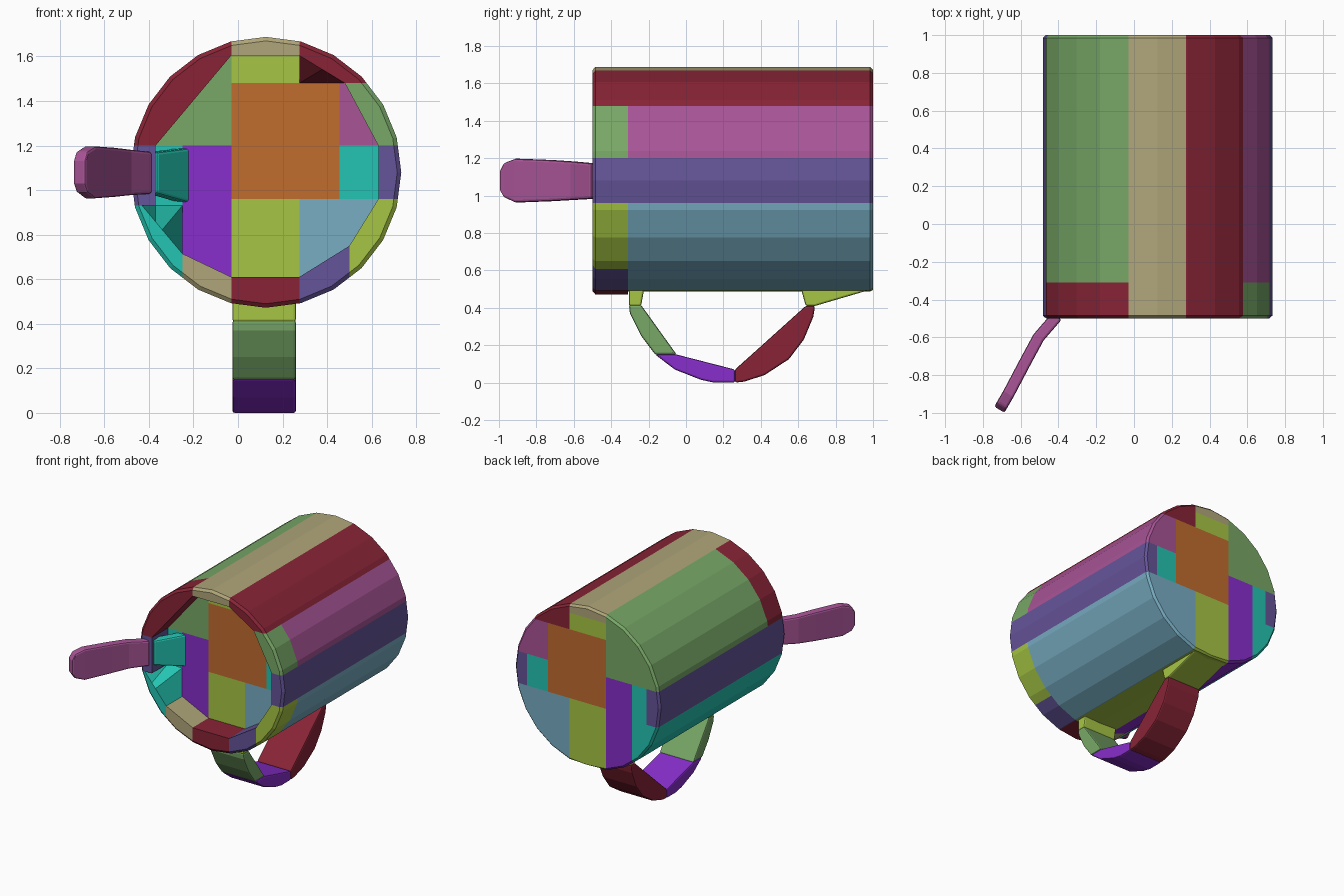
import bpy, bmesh, math
from mathutils import Vector

if "Cube" in bpy.data.objects:
    bpy.data.objects.remove(bpy.data.objects["Cube"], do_unlink=True)

# Palette, given as sRGB bytes and converted to linear
PALETTE = {
    "red": (136, 36, 54), "tan": (176, 166, 122), "green": (120, 168, 103),
    "violet": (101, 84, 152), "lime": (166, 197, 67), "blue": (120, 174, 195),
    "teal": (36, 196, 178), "purple": (136, 46, 204), "magenta": (168, 84, 150),
    "orange": (192, 109, 47),
}
NAMES = list(PALETTE)


def linear(v):
    v /= 255
    return v / 12.92 if v <= 0.04045 else ((v + 0.055) / 1.055) ** 2.4


MATS = {}
for name, rgb in PALETTE.items():
    m = bpy.data.materials.new(name)
    m.use_nodes = True
    col = (*[linear(v) for v in rgb], 1)
    m.diffuse_color = col
    bsdf = m.node_tree.nodes["Principled BSDF"]
    bsdf.inputs["Base Color"].default_value = col
    bsdf.inputs["Roughness"].default_value = 0.6
    MATS[name] = m


def finish(bm, name, colours, bevel=0):
    bmesh.ops.recalc_face_normals(bm, faces=bm.faces[:])
    mesh = bpy.data.meshes.new(name)
    bm.to_mesh(mesh)
    bm.free()
    ob = bpy.data.objects.new(name, mesh)
    bpy.context.collection.objects.link(ob)
    for c in colours:
        mesh.materials.append(MATS[c])
    if bevel:
        mod = ob.modifiers.new("soft_edges", "BEVEL")
        mod.width, mod.segments = bevel, 2
        mod.limit_method, mod.angle_limit = "ANGLE", math.radians(40)
    return ob


def loft(bm, rings):
    """Join successive closed rings of vertices with quads."""
    for a, b in zip(rings, rings[1:]):
        n = len(a)
        for i in range(n):
            j = (i + 1) % n
            bm.faces.new((a[i], a[j], b[j], b[i]))


# Colour layout of the interlocking pieces
def rim_colour(x, z):
    if z > 1.48:
        return "tan" if -0.03 < x < 0.275 else "red"
    if z > 1.2:
        return "red" if x < 0 else "green"
    if z > (0.93 if x < 0.13 else 0.96):
        return "violet"
    for limit, c in ((-0.25, "teal"), (-0.03, "tan"), (0.275, "red"), (0.5, "violet")):
        if x < limit:
            return c
    return "lime"


def core_colour(x, z):
    if x < -0.03:
        if z > 1.2:
            return "green"
        if x > -0.25:
            return "purple"
        return "violet" if z > 0.93 and x < -0.37 else "teal"
    if z < 0.96:
        return "lime" if x < 0.275 else "blue"
    if z > 1.48:
        if x > 0.275:
            return "red"
        return "tan" if z > 1.605 else "lime"
    if x < 0.455:
        return "orange"
    if z > 1.2:
        return "magenta"
    return "teal" if x < 0.63 else "violet"


# Mug body: lofted shell lying on its side, with a recessed mouth
CX, CZ, SIDES, SPLIT = 0.125, 1.08, 24, -0.31
bm = bmesh.new()


def circle(y, r, floor):
    pts = []
    for i in range(SIDES):
        a = math.tau * i / SIDES
        pts.append(bm.verts.new((CX + r * math.sin(a), y, max(floor, CZ + r * math.cos(a)))))
    return pts


shell = [circle(*s) for s in (
    (-0.5, 0.59, 0), (-0.485, 0.608, 0), (SPLIT, 0.608, 0),
    (SPLIT, 0.608, 0.487), (0.985, 0.608, 0.487), (1.0, 0.593, 0.495))]
loft(bm, shell)
bm.faces.new(shell[-1])

# Mouth opening: front outline, and where it differs at the recess floor
mouth = [(-0.37, 1.2), (-0.03, 1.605), (0.275, 1.605), (0.378, 1.542), (0.48, 1.48),
         (0.63, 1.2), (0.63, 0.96), (0.5, 0.75), (0.275, 0.61), (-0.03, 0.61),
         (-0.25, 0.715), (-0.34, 0.822), (-0.43, 0.93), (-0.37, 0.93)]
moved = {3: (0.275, 1.48), 11: (-0.25, 0.93), 12: (-0.37, 0.93)}
lip = [bm.verts.new((x, -0.5, z)) for x, z in mouth]
base = []
for i, p in enumerate(mouth):
    if i == 13:
        base.append(base[12])
        continue
    x, z = moved.get(i, p)
    base.append(bm.verts.new((x, SPLIT, z)))
for i in range(len(lip)):
    j = (i + 1) % len(lip)
    quad = [lip[i], lip[j], base[j], base[i]]
    bm.faces.new(list(dict.fromkeys(quad)))
bm.faces.new(base[:13])
edges = []
for ring in (shell[0], lip):
    for i in range(len(ring)):
        edges.append(bm.edges.get((ring[i - 1], ring[i])))
bmesh.ops.triangle_fill(bm, use_beauty=True, edges=edges)
bmesh.ops.remove_doubles(bm, verts=bm.verts[:], dist=1e-5)
bmesh.ops.triangulate(bm, faces=[f for f in bm.faces if len(f.verts) > 4])

# Cut the shell along the piece boundaries, then colour each cell
cuts = [((1, 0, 0), x) for x in (-0.37, -0.25, -0.03, 0.275, 0.455, 0.5, 0.63)]
cuts += [((0, 0, 1), z) for z in (0.93, 0.96, 1.2, 1.48, 1.605)]
for n, d in cuts:
    bmesh.ops.bisect_plane(bm, geom=bm.verts[:] + bm.edges[:] + bm.faces[:], dist=1e-5,
                           plane_co=Vector(n) * d, plane_no=n)
for f in bm.faces:
    c = f.calc_center_median()
    rule = rim_colour if c.y < SPLIT - 0.005 else core_colour
    f.material_index = NAMES.index(rule(c.x, c.z))
finish(bm, "mug_body", NAMES)


# Handle: side profiles (y, z) extruded across x
def handle_part(name, colour, profile, x0=-0.025, x1=0.26):
    b = bmesh.new()
    ends = [[b.verts.new((x, y, z)) for y, z in profile] for x in (x0, x1)]
    loft(b, ends)
    for e in ends:
        b.faces.new(e)
    finish(b, name, [colour], 0.01)


handle_part("handle_front_joint", "lime",
            [(-0.305, 0.52), (-0.305, 0.41), (-0.24, 0.41), (-0.22, 0.52)])
handle_part("handle_front_arm", "green",
            [(-0.305, 0.415), (-0.3, 0.37), (-0.24, 0.25), (-0.165, 0.15),
             (-0.05, 0.15), (-0.24, 0.415)])
handle_part("handle_bottom", "purple",
            [(-0.165, 0.15), (-0.06, 0.07), (0.08, 0.015), (0.15, 0.0), (0.262, 0.0),
             (0.262, 0.07), (-0.05, 0.15)])
handle_part("handle_back_arm", "red",
            [(0.262, 0.07), (0.262, 0.0), (0.31, 0.005), (0.42, 0.04), (0.55, 0.125),
             (0.63, 0.23), (0.68, 0.35), (0.69, 0.41), (0.64, 0.41)])
handle_part("handle_back_joint", "lime",
            [(0.61, 0.52), (0.64, 0.41), (0.69, 0.41), (0.98, 0.495), (0.98, 0.52)])


# Spoon: thin bar lofted through sections (x, y, low z, high z)
def bar(name, colour, sections, half=0.027):
    b = bmesh.new()
    rings = []
    for x, y, lo, hi in sections:
        rings.append([b.verts.new((x + s * half, y - s * half * 0.6, z))
                      for s, z in ((-1, lo), (1, lo), (1, hi), (-1, hi))])
    loft(b, rings)
    b.faces.new(rings[0])
    b.faces.new(rings[-1])
    finish(b, name, [colour], 0.012)


bar("spoon_handle", "magenta",
    [(-0.713, -0.983, 1.03, 1.13), (-0.7, -0.96, 0.99, 1.175), (-0.665, -0.9, 0.963, 1.197),
     (-0.57, -0.72, 0.97, 1.19), (-0.505, -0.6, 0.977, 1.182), (-0.41, -0.49, 0.983, 1.172)])
bar("spoon_inner_end", "teal",
    [(-0.39, -0.47, 0.985, 1.17), (-0.23, -0.27, 0.94, 1.19)])
